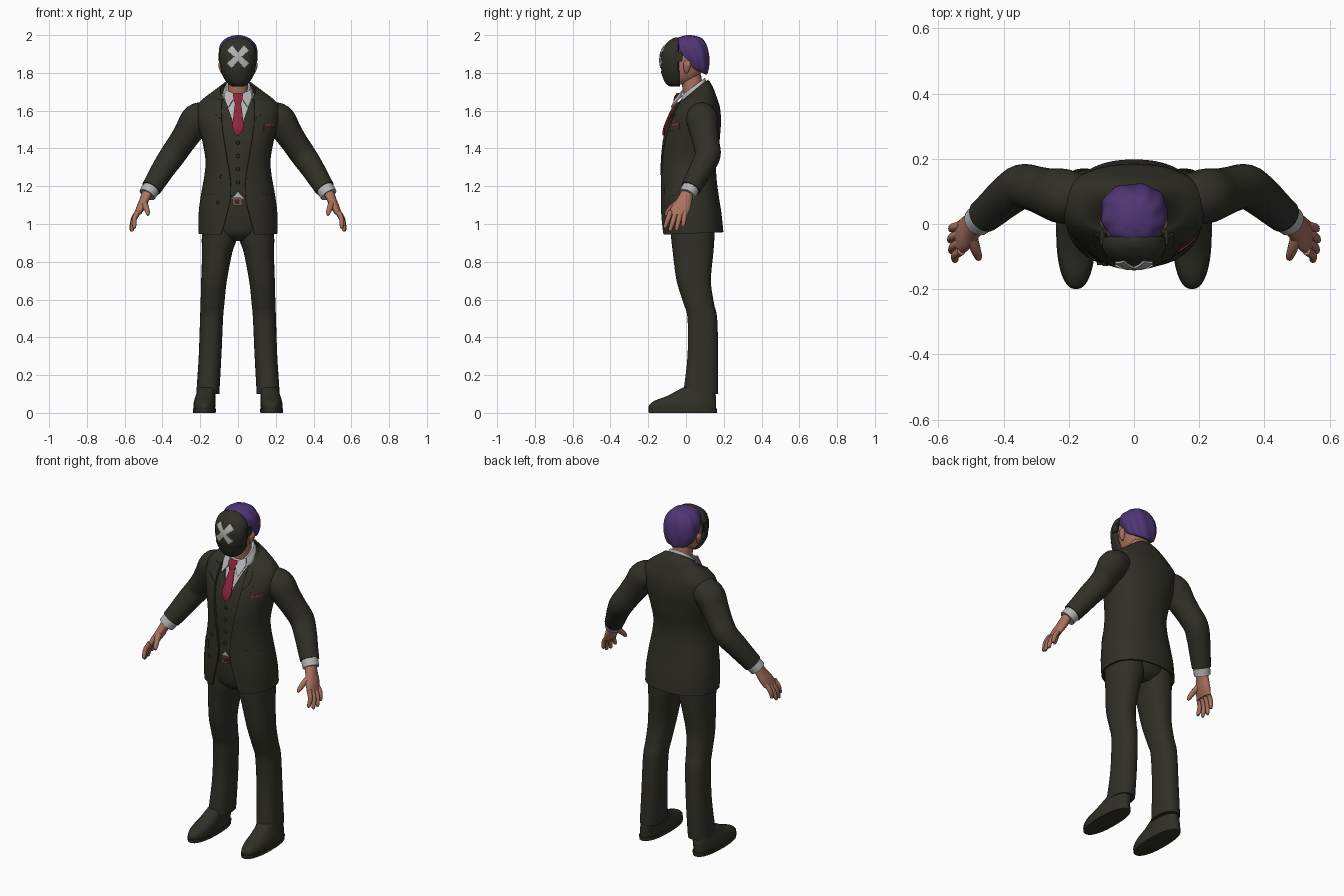
import bpy, bmesh, math
from mathutils import Vector

if "Cube" in bpy.data.objects:
    bpy.data.objects.remove(bpy.data.objects["Cube"])
made = []


def material(name, *rgb):
    m = bpy.data.materials.new(name)
    m.use_nodes = True
    m.diffuse_color = (*rgb, 1)
    node = next(n for n in m.node_tree.nodes if n.type == 'BSDF_PRINCIPLED')
    node.inputs["Base Color"].default_value = (*rgb, 1)
    node.inputs["Roughness"].default_value = 0.8
    return m


SUIT = material("dark suit cloth", .03, .029, .02)
SKIN = material("skin", .40, .17, .115)
HAIR = material("purple hair", .08, .037, .18)
WHITE = material("white shirt", .46, .46, .46)
RED = material("red silk", .27, .019, .047)
MARK = material("grey mark", .44, .44, .42)
BRONZE = material("bronze buckle", .22, .09, .055)


def finish(name, mat, bm, thick=0, mirror=False):
    bmesh.ops.recalc_face_normals(bm, faces=bm.faces)
    me = bpy.data.meshes.new(name)
    bm.to_mesh(me)
    bm.free()
    me.materials.append(mat)
    ob = bpy.data.objects.new(name, me)
    bpy.context.collection.objects.link(ob)
    if thick:
        mod = ob.modifiers.new("thickness", 'SOLIDIFY')
        mod.thickness, mod.offset = thick, 0
    if mirror:
        ob.modifiers.new("mirror", 'MIRROR').use_mirror_merge = False
    made.append(ob)
    return ob


def grid(name, mat, rows, closed=False, thick=0, mirror=False):
    """Skin a list of point rows; closed rows become a capped tube."""
    bm = bmesh.new()
    vs = [[bm.verts.new(p) for p in row] for row in rows]
    n = len(rows[0])
    for a, b in zip(vs, vs[1:]):
        for i in range(n if closed else n - 1):
            j = (i + 1) % n
            bm.faces.new((a[i], a[j], b[j], b[i]))
    if closed:
        bm.faces.new(vs[0])
        bm.faces.new(vs[-1])
    return finish(name, mat, bm, thick, mirror)


def smooth(rows, width=7, steps=5):
    """Catmull-Rom through rows of numbers, padded with zeros."""
    rows = [tuple(r) + (0,) * (width - len(r)) for r in rows]
    out = []
    for k in range(len(rows) - 1):
        a, b, c, d = (rows[min(max(k + o, 0), len(rows) - 1)] for o in (-1, 0, 1, 2))
        for s in range(steps):
            t = s / steps
            out.append(tuple(q + .5 * t * (r - p + t * (2 * p - 5 * q + 4 * r - u + t * (3 * (q - r) + u - p)))
                             for p, q, r, u in zip(a, b, c, d)))
    return out + [rows[-1]]


def loft(name, mat, rows, inset=0, mid=None, power=2.3, sheet=False, wave=0, thick=0, mirror=False, sides=40):
    """Rows are z, centre x, half width, front y, back y, tilt, front opening."""
    pts = []
    for z, cx, rx, yf, yb, tilt, gap in rows:
        rx, yf, yb = rx - inset, yf + inset, yb - inset
        cy = (yf + yb) / 2 if mid is None else mid
        a0 = math.asin(min(1, (max(gap, 0) / rx) ** (power / 2))) if sheet else 0
        row = []
        for i in range(sides + sheet):
            a = a0 + (2 * math.pi - 2 * a0) * i / sides
            s, c = math.sin(a), math.cos(a)
            k = 1 + wave * math.sin(9 * a + 30 * z)
            x = cx + k * rx * math.copysign(abs(s) ** (2 / power), s)
            y = cy - k * (cy - yf if c > 0 else yb - cy) * math.copysign(abs(c) ** (2 / power), c)
            row.append((x, y, z + tilt * (y - cy)))
        pts.append(row)
    return grid(name, mat, pts, not sheet, thick, mirror)


def limb(name, mat, path, sides=20):
    """Round tube along x, y, z, radius points, mirrored."""
    path = smooth(path, 4)
    pts = []
    for i, (x, y, z, r) in enumerate(path):
        a, b = path[max(i - 1, 0)], path[min(i + 1, len(path) - 1)]
        t = Vector(b[:3]) - Vector(a[:3])
        u = t.cross(Vector((0, 1, 0))).normalized()
        v = t.cross(u).normalized()
        pts.append([Vector((x, y, z)) + r * (u * math.cos(w) + v * math.sin(w))
                    for w in (2 * math.pi * k / sides for k in range(sides))])
    return grid(name, mat, pts, True, mirror=True)


def front_y(rows, x, z, mid=None, power=2.3):
    a, b = next((p, q) for p, q in zip(rows, rows[1:]) if p[0] <= z <= q[0])
    f = (z - a[0]) / (b[0] - a[0])
    rx, yf, yb = (a[i] + f * (b[i] - a[i]) for i in (2, 3, 4))
    cy = (yf + yb) / 2 if mid is None else mid
    return cy - (cy - yf) * max(0, 1 - abs(x / rx) ** power) ** (1 / power)


def patch(name, mat, rows, edges, lift=.005, thick=.008, mid=None, mirror=False):
    """Plate lying on a lofted front, spanned between pairs of x, z points."""
    pts = []
    for (xa, za), (xb, zb) in edges:
        line = [(xa + (xb - xa) * k / 6, za + (zb - za) * k / 6) for k in range(7)]
        pts.append([(x, front_y(rows, x, z, mid) - lift, z) for x, z in line])
    return grid(name, mat, pts, False, thick, mirror)


def button(name, x, z, inset=0):
    bm = bmesh.new()
    bmesh.ops.create_cone(bm, cap_ends=True, segments=16, radius1=.01, radius2=.008, depth=.01)
    y = front_y(torso, x, z) + inset - .007
    for v in bm.verts:
        v.co = Vector((x + v.co.x, y - v.co.z, z + v.co.y))
    finish(name, SUIT, bm)


def box(name, mat, centre, size, mirror=False):
    bm = bmesh.new()
    bmesh.ops.create_cube(bm, size=1)
    for v in bm.verts:
        v.co = Vector(c + s * q for c, s, q in zip(centre, size, v.co))
    bmesh.ops.bevel(bm, geom=bm.edges[:], offset=min(size) * .25, segments=2, affect='EDGES')
    finish(name, mat, bm, mirror=mirror)


# Layered torso: shirt, vest and open jacket share one set of sections
torso = smooth([
    (.95, 0, .205, -.125, .193, .04, .088), (1.05, 0, .204, -.13, .183, .02, .06),
    (1.15, 0, .192, -.13, .168, 0, .038), (1.25, 0, .174, -.13, .156, 0, .042),
    (1.33, 0, .167, -.13, .156, 0, .055), (1.42, 0, .18, -.125, .17, 0, .07),
    (1.5, 0, .2, -.11, .178, 0, .082), (1.56, 0, .214, -.088, .18, 0, .087),
    (1.62, 0, .212, -.055, .174, 0, .087), (1.66, 0, .18, -.035, .158, .1, .085),
    (1.685, 0, .135, -.03, .138, .45, .08), (1.7, 0, .092, -.03, .114, .85, .072)])
loft("jacket", SUIT, torso, sheet=True, thick=.01, sides=64)
vest = [r[:6] + (max(0, (r[0] - 1.47) * .37, (1.165 - r[0]) * 1.2),) for r in torso if r[0] > 1.125]
loft("vest", SUIT, vest, inset=.013, sheet=True, thick=.006, sides=64)
loft("shirt", WHITE, [r for r in torso if r[0] > 1.12], inset=.021)

# Jacket details
patch("lapel", SUIT, torso, [((.043, 1.26), (.048, 1.26)), ((.06, 1.36), (.085, 1.37)), ((.073, 1.44), (.11, 1.46)),
      ((.083, 1.51), (.135, 1.545)), ((.086, 1.545), (.147, 1.585))], mirror=True)
patch("jacket_collar", SUIT, torso, [((.086, 1.55), (.118, 1.578)), ((.087, 1.6), (.125, 1.61)),
      ((.086, 1.64), (.12, 1.648))], mirror=True)
patch("pocket_flap", SUIT, torso, [((.115, 1.16), (.18, 1.15)), ((.115, 1.205), (.178, 1.195))], mirror=True)
patch("breast_pocket", SUIT, torso, [((.135, 1.492), (.188, 1.5)), ((.135, 1.515), (.19, 1.523))])
patch("pocket_square", RED, torso, [((.137, 1.515), (.19, 1.523)), ((.138, 1.527), (.19, 1.535))], lift=.006)
button("jacket_button_upper", -.088, 1.25)
button("jacket_button_lower", -.105, 1.115)
for i, z in enumerate((1.22, 1.29, 1.36, 1.43)):
    button(f"vest_button_{i}", 0, z, .013)

# Shirt collar and tie
loft("collar_band", WHITE, smooth([(1.675, 0, .085, -.03, .108, .8), (1.705, 0, .076, -.026, .106, .78),
                                   (1.728, 0, .064, -.022, .1, .75)]))
grid("collar_flap", WHITE, [[(.01, -.04, 1.685), (.066, -.015, 1.71)], [(.026, -.06, 1.655), (.074, -.03, 1.67)],
                            [(.05, -.078, 1.618), (.056, -.076, 1.62)]], thick=.007, mirror=True)


def ribbon(name, rows, thick):
    grid(name, RED, [[(-w, y + .007, z), (0, y, z), (w, y + .007, z)] for z, y, w in rows], thick=thick)


ribbon("tie_knot", [(1.69, -.042, .024), (1.67, -.056, .025), (1.64, -.06, .015)], .016)
ribbon("tie", [(1.645, -.055, .013), (1.6, -.078, .02), (1.56, -.097, .025),
               (1.515, -.115, .03), (1.49, -.12, .02), (1.468, -.122, .002)], .008)

# Sleeves, cuffs and hands
limb("sleeve", SUIT, [(.15, .08, 1.575, .07), (.215, .085, 1.555, .084), (.26, .095, 1.49, .076),
                      (.3, .107, 1.43, .07), (.345, .115, 1.365, .068), (.39, .085, 1.3, .063),
                      (.43, .05, 1.235, .057), (.46, .025, 1.188, .053)], 28)
limb("cuff", WHITE, [(.45, .033, 1.203, .046), (.465, .02, 1.18, .047), (.481, .007, 1.155, .046)])
loft("palm", SKIN, smooth([(1.175, .476, .03, -.024, .04), (1.13, .495, .027, -.05, .033),
                           (1.09, .513, .025, -.078, .026), (1.05, .532, .018, -.094, .012)]), mirror=True, sides=20)
for finger, y, tip, z in (("index", -.082, (.549, -.11, .985), 1.065), ("middle", -.055, (.56, -.083, .97), 1.06),
                          ("ring", -.029, (.564, -.05, .972), 1.06), ("little", -.004, (.56, -.016, .992), 1.065)):
    mid = ((.532 + tip[0]) / 2 + .008, (y + tip[1]) / 2, (z + tip[2]) / 2)
    limb(finger + "_finger", SKIN, [(.53, y, z, .014), (*mid, .013), (*tip, .01),
                                    (tip[0], tip[1], tip[2] - .007, .004)], 12)
limb("thumb", SKIN, [(.5, -.03, 1.12, .018), (.488, -.072, 1.09, .016), (.478, -.1, 1.06, .012),
                     (.477, -.108, 1.045, .005)], 12)

# Trousers, belt and shoes
loft("trouser_leg", SUIT, smooth([
    (.1, .16, .061, -.015, .17), (.3, .148, .06, .008, .17), (.5, .14, .061, .008, .165),
    (.58, .135, .063, -.013, .148), (.7, .127, .068, -.05, .132), (.85, .11, .08, -.07, .145),
    (.92, .1, .092, -.078, .15), (1.02, .095, .09, -.085, .155)]), mirror=True)
loft("trouser_seat", SUIT, smooth([(.91, 0, .05, -.04, .11), (.95, 0, .13, -.085, .15),
                                   (1.03, 0, .185, -.1, .16), (1.12, 0, .178, -.104, .15)]))
loft("belt", SUIT, smooth([(1.1, 0, .18, -.111, .153), (1.135, 0, .178, -.111, .15)]))
box("buckle", BRONZE, (-.005, -.115, 1.118), (.046, .012, .042))
box("buckle_opening", SUIT, (-.005, -.119, 1.118), (.028, .008, .024))
loft("shoe", SUIT, smooth([(.015, .178, .057, -.195, .16), (.04, .178, .058, -.196, .16),
                           (.065, .176, .056, -.165, .16), (.09, .172, .052, -.1, .158),
                           (.135, .165, .045, -.015, .15)]), mirror=True)
loft("shoe_sole", SUIT, smooth([(0, .178, .06, -.197, .163), (.022, .178, .061, -.2, .165)]), mirror=True)

# Head, neck and ears
loft("neck", SKIN, smooth([(1.62, 0, .055, -.005, .1), (1.7, 0, .053, -.016, .092), (1.79, 0, .055, -.03, .08)]))
loft("head", SKIN, smooth([(1.738, 0, .03, -.06, 0), (1.77, 0, .06, -.08, .06), (1.82, 0, .08, -.09, .09),
                           (1.88, 0, .087, -.09, .1), (1.95, 0, .07, -.065, .09), (1.98, 0, .03, -.03, .05)]))
loft("ear", SKIN, smooth([(1.798, .084, .005, -.005, .008), (1.82, .088, .011, -.012, .02),
                          (1.845, .092, .012, -.014, .026), (1.865, .09, .006, -.005, .02)]), mirror=True, sides=16)

# Hair cap with shallow locks
loft("hair", HAIR, smooth([(1.825, 0, .074, -.03, .103, -.5), (1.835, 0, .085, -.037, .112, -.5),
                           (1.87, 0, .098, -.047, .121, -.4), (1.91, 0, .101, -.055, .123, -.25),
                           (1.95, 0, .092, -.058, .112, -.1), (1.982, 0, .064, -.048, .085),
                           (1.996, 0, .03, -.015, .05), (2, 0, .008, .008, .025)]), wave=.025, sides=72)

# Mask with jaw plate, cross mark and strap fittings
BACK = -.045
mask = smooth([(1.728, 0, .026, -.08, -.037), (1.745, 0, .052, -.104, -.036), (1.79, 0, .08, -.124, -.034),
               (1.84, 0, .095, -.134, -.034), (1.9, 0, .099, -.132, -.034), (1.95, 0, .084, -.109, -.034),
               (1.978, 0, .05, -.078, -.036), (1.987, 0, .018, -.057, -.04)])
loft("mask", SUIT, mask, mid=BACK)
loft("mask_jaw", SUIT, [r for r in mask if r[0] < 1.815], inset=-.004, mid=BACK)
for side, s in (("rising", 1), ("falling", -1)):
    edges = []
    for k in range(13):
        t = k / 6 - 1
        w = .009 + .004 * abs(t)
        x, z = .044 * t * s, 1.885 + .046 * t
        edges.append(((x - w * s, z + w), (x + w * s, z - w)))
    patch("cross_bar_" + side, MARK, mask, edges, lift=.003, mid=BACK)
box("strap_fitting", SUIT, (.098, -.04, 1.885), (.012, .045, .05), mirror=True)

# Apply modifiers, then smooth while keeping hard edges
bpy.ops.object.select_all(action='DESELECT')
for ob in made:
    ob.select_set(True)
bpy.context.view_layer.objects.active = made[0]
bpy.ops.object.convert(target='MESH')
bpy.ops.object.shade_smooth_by_angle(angle=math.radians(40))
